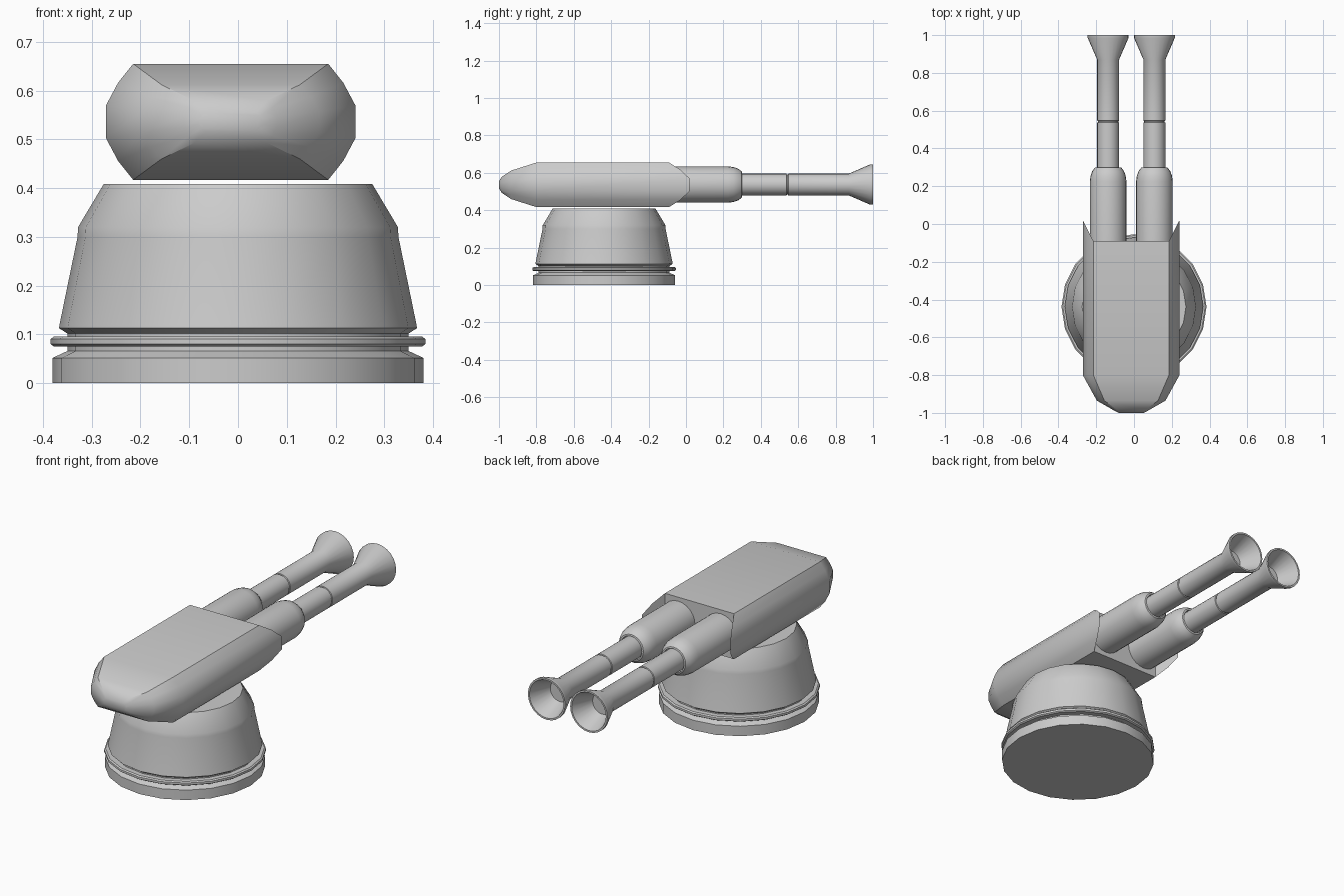
import bpy, bmesh
from math import sin, cos, pi, radians

if "Cube" in bpy.data.objects:
    bpy.data.objects.remove(bpy.data.objects["Cube"])


def finish(name, bm, angle=30):
    bmesh.ops.recalc_face_normals(bm, faces=bm.faces)
    me = bpy.data.meshes.new(name)
    bm.to_mesh(me)
    bm.free()
    ob = bpy.data.objects.new(name, me)
    bpy.context.collection.objects.link(ob)
    bpy.ops.object.select_all(action='DESELECT')
    ob.select_set(True)
    bpy.context.view_layer.objects.active = ob
    bpy.ops.object.shade_smooth_by_angle(angle=radians(angle))
    return ob


def bridge(bm, a, b):
    n = len(a)
    for i in range(n):
        bm.faces.new((a[i], a[(i + 1) % n], b[(i + 1) % n], b[i]))


def lathe(name, profile, place, sides, closed=False):
    """Spin (radius, height) points; place(u, v, h) maps them into the scene."""
    bm = bmesh.new()
    rings = [[bm.verts.new(place(r * cos(2 * pi * i / sides), r * sin(2 * pi * i / sides), h))
              for i in range(sides)] for r, h in profile]
    for a, b in zip(rings, rings[1:]):
        bridge(bm, a, b)
    if closed:
        bridge(bm, rings[-1], rings[0])
    else:
        bm.faces.new(rings[0])
        bm.faces.new(rings[-1])
    return finish(name, bm)


# Pedestal and its trim ring
def upright(u, v, h):
    return (u, v - 0.438, h)


lathe("pedestal", [(0.38, 0), (0.38, 0.052), (0.35, 0.066), (0.35, 0.102), (0.367, 0.113),
                   (0.366, 0.12), (0.329, 0.30), (0.328, 0.32), (0.275, 0.409)], upright, 20)
lathe("trim_ring", [(0.345, 0.075), (0.377, 0.075), (0.384, 0.08), (0.384, 0.091),
                    (0.377, 0.096), (0.345, 0.096)], upright, 20, closed=True)

# Gun housing: lofted cross-section with a notched front and rounded tail
CX, CZ = -0.015, 0.536
half = [(0.2, 0.119), (0.231, 0.08), (0.256, 0.033), (0.256, -0.033), (0.231, -0.08), (0.2, -0.119)]
section = half + [(-x, z) for x, z in reversed(half)]
bm = bmesh.new()
front = [bm.verts.new((CX + x, -0.09 + 0.11 * (abs(x) - 0.2) / 0.056, CZ + z)) for x, z in section]
rings = [front]
for y, sx, sz in [(-0.8, 1, 1), (-0.935, 0.71, 0.64), (-0.985, 0.37, 0.36), (-1.0, 0.26, 0.16)]:
    rings.append([bm.verts.new((CX + x * sx, y, CZ + z * sz)) for x, z in section])
for a, b in zip(rings, rings[1:]):
    bridge(bm, a, b)
bm.faces.new(rings[-1])
bm.faces.new(front[:6])
bm.faces.new(front[6:])
bm.faces.new((front[0], front[5], front[6], front[11]))
finish("gun_housing", bm, 35)

# Twin barrels with sleeves and flared, hollow muzzles
sleeve = [(0.097, -0.1), (0.097, 0.225), (0.093, 0.255), (0.084, 0.28), (0.07, 0.298),
          (0.062, 0.30), (0.062, 0.25)]
barrel = [(0.058, 0.24), (0.058, 0.537), (0.054, 0.539), (0.054, 0.545), (0.058, 0.547),
          (0.058, 0.87), (0.108, 0.985), (0.108, 1.0), (0.099, 1.0), (0.055, 0.89)]
for side, x in (("left", -0.137), ("right", 0.108)):
    def along(u, v, h, x=x):
        return (x + u, h, 0.5375 + v)
    lathe(side + "_barrel_sleeve", sleeve, along, 24)
    lathe(side + "_barrel", barrel, along, 24)
